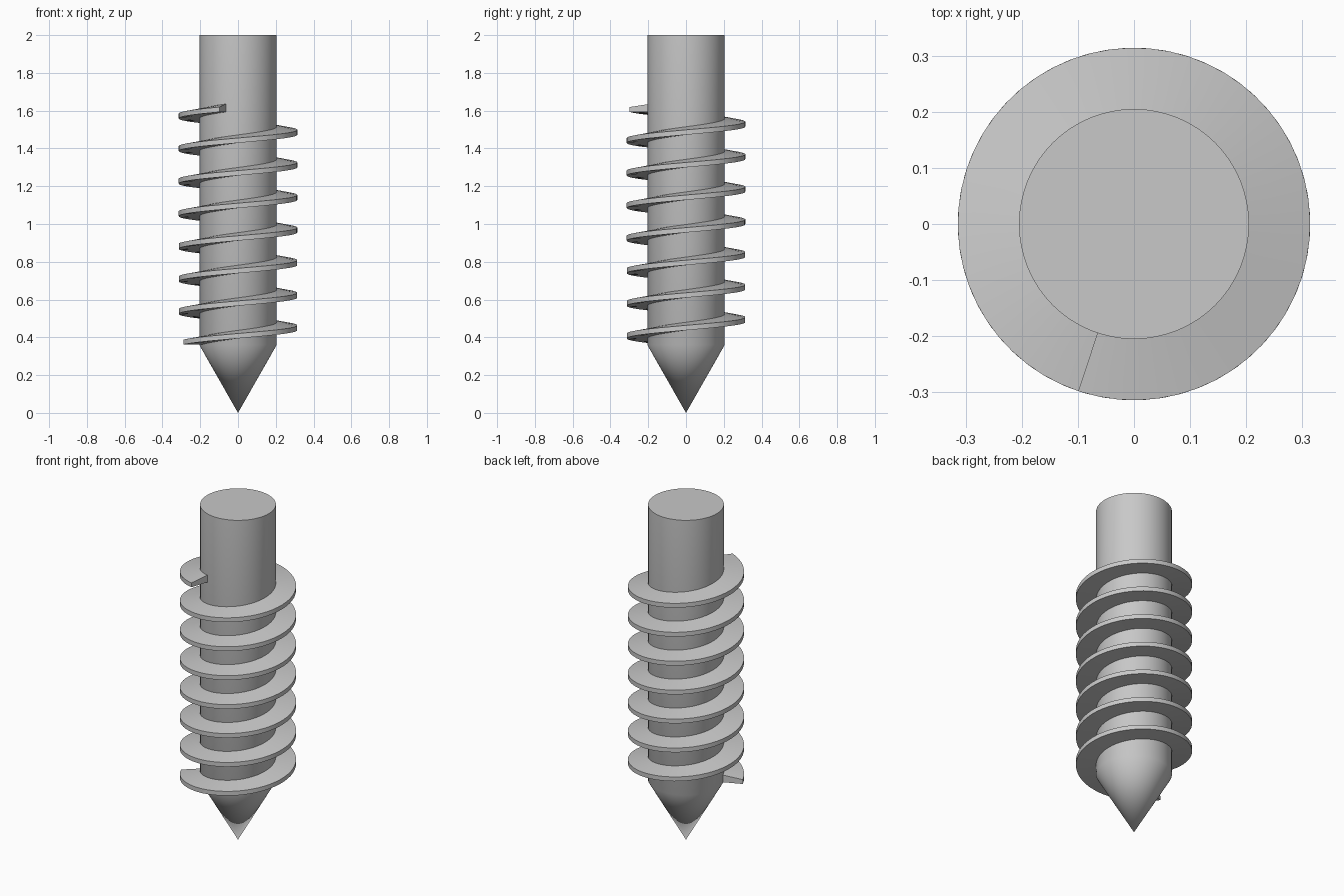
import bpy, bmesh, math

cube = bpy.data.objects.get("Cube")
if cube:
    bpy.data.objects.remove(cube, do_unlink=True)

STEEL = (0.58, 0.58, 0.58, 1.0)
steel = bpy.data.materials.new("grey_steel")
steel.use_nodes = True
steel.diffuse_color = STEEL
steel.node_tree.nodes["Principled BSDF"].inputs["Base Color"].default_value = STEEL


def finish(name, bm):
    """Turn the bmesh into a smooth-shaded steel object."""
    bmesh.ops.recalc_face_normals(bm, faces=bm.faces)
    mesh = bpy.data.meshes.new(name)
    bm.to_mesh(mesh)
    bm.free()
    mesh.materials.append(steel)
    obj = bpy.data.objects.new(name, mesh)
    bpy.context.collection.objects.link(obj)
    bpy.ops.object.select_all(action='DESELECT')
    obj.select_set(True)
    bpy.context.view_layer.objects.active = obj
    bpy.ops.object.shade_smooth_by_angle(angle=math.radians(32))
    return obj


def ring(bm, radius, z, sides):
    return [bm.verts.new((radius * math.cos(math.tau * i / sides),
                          radius * math.sin(math.tau * i / sides), z))
            for i in range(sides)]


# Shaft with a conical point
SHAFT_R, SIDES = 0.205, 64
bm = bmesh.new()
top, shoulder = ring(bm, SHAFT_R, 2.0, SIDES), ring(bm, SHAFT_R, 0.36, SIDES)
tip = bm.verts.new((0, 0, 0))
bm.faces.new(top)
for i in range(SIDES):
    j = (i + 1) % SIDES
    bm.faces.new((shoulder[i], shoulder[j], top[j], top[i]))
    bm.faces.new((tip, shoulder[j], shoulder[i]))
finish("pointed_shaft", bm)

# Helical thread: tapered section swept upward around the shaft
PITCH, END_ANGLE, END_Z = 0.1725, 251.7, 1.593
TURNS, STEPS = 7.135, 400
section = [(0.195, 0.0), (0.314, 0.0), (0.314, 0.026), (0.195, 0.044)]
bm = bmesh.new()
rows = []
for s in range(STEPS + 1):
    back = TURNS * (1 - s / STEPS)
    a = math.radians(END_ANGLE) - math.tau * back
    z = END_Z - PITCH * back
    rows.append([bm.verts.new((r * math.cos(a), r * math.sin(a), z + h))
                 for r, h in section])
for lower, upper in zip(rows, rows[1:]):
    for i in range(4):
        j = (i + 1) % 4
        bm.faces.new((lower[i], lower[j], upper[j], upper[i]))
bm.faces.new(rows[0])
bm.faces.new(rows[-1])
finish("helical_thread", bm)
